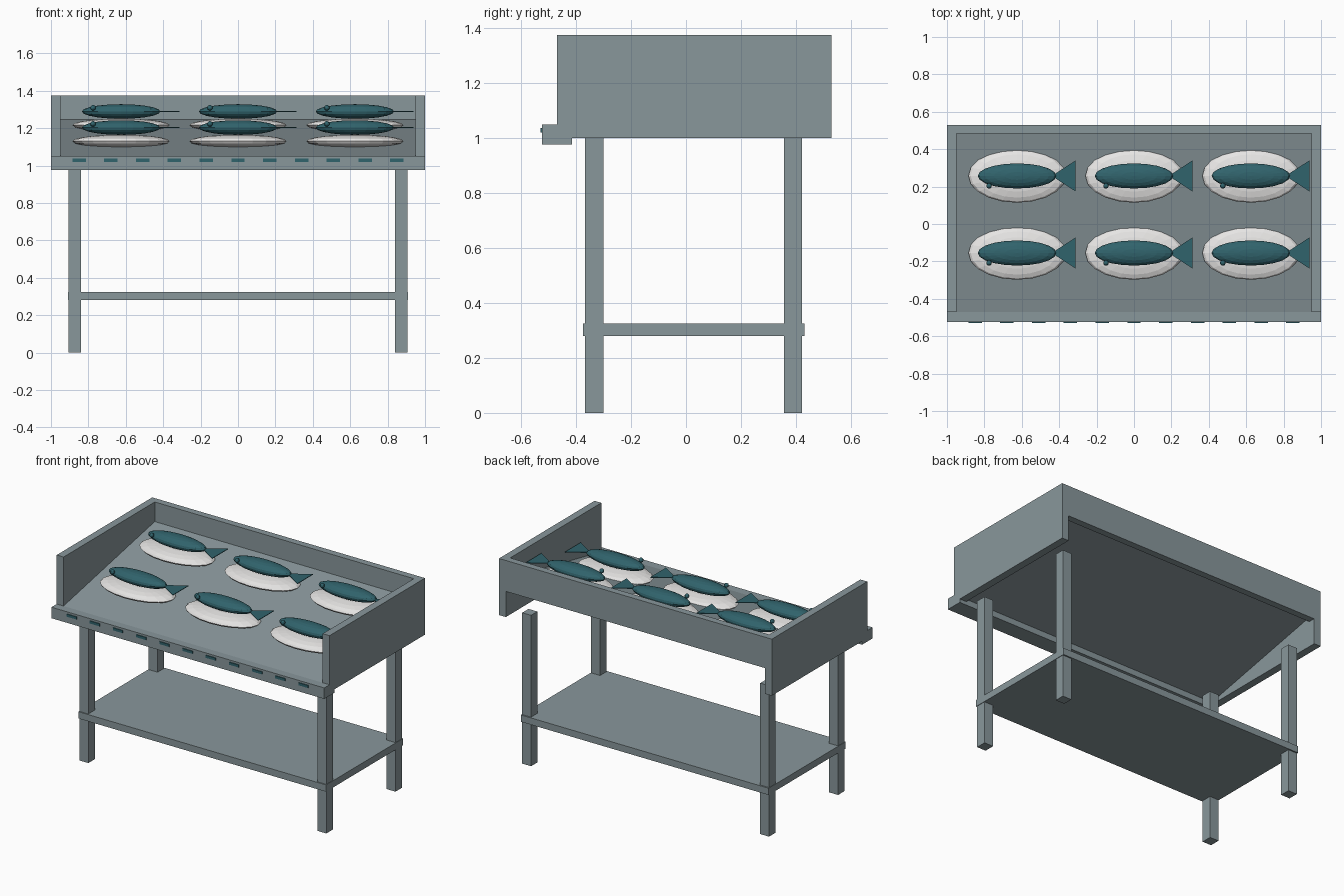
import bpy, bmesh, math

if "Cube" in bpy.data.objects:
    bpy.data.objects.remove(bpy.data.objects["Cube"])


def material(name, rgb):
    m = bpy.data.materials.new(name)
    m.diffuse_color = (*rgb, 1)
    m.use_nodes = True
    m.node_tree.nodes["Principled BSDF"].inputs["Base Color"].default_value = m.diffuse_color
    return m


GREY = material("grey_metal", (0.25, 0.31, 0.33))
TEAL = material("dark_teal", (0.03, 0.125, 0.15))
WHITE = material("plate_white", (0.80, 0.79, 0.78))


def add_object(name, bm, mat):
    bmesh.ops.recalc_face_normals(bm, faces=bm.faces)
    me = bpy.data.meshes.new(name)
    bm.to_mesh(me)
    bm.free()
    me.materials.append(mat)
    ob = bpy.data.objects.new(name, me)
    bpy.context.collection.objects.link(ob)
    return ob


def prism(name, profile, axis, lo, hi, mat):
    """Extrude a 2D profile along x (profile is y,z) or z (profile is x,y)."""
    bm = bmesh.new()
    place = (lambda p, t: (t, *p)) if axis == "x" else (lambda p, t: (*p, t))
    a = [bm.verts.new(place(p, lo)) for p in profile]
    b = [bm.verts.new(place(p, hi)) for p in profile]
    bm.faces.new(a)
    bm.faces.new(b)
    n = len(profile)
    for i in range(n):
        bm.faces.new((a[i], a[(i + 1) % n], b[(i + 1) % n], b[i]))
    return add_object(name, bm, mat)


def box(name, x, y, z, mat=GREY):
    return prism(name, [(y[0], z[0]), (y[1], z[0]), (y[1], z[1]), (y[0], z[1])],
                 "x", x[0], x[1], mat)


def ellipsoid(name, centre, radii, mat, segments=20, rings=10):
    bm = bmesh.new()
    bmesh.ops.create_uvsphere(bm, u_segments=segments, v_segments=rings, radius=1)
    for v in bm.verts:
        v.co = [c + r * k for c, r, k in zip(centre, radii, v.co)]
    return add_object(name, bm, mat)


# Legs and lower shelf
for side, x in (("left", (-0.905, -0.84)), ("right", (0.84, 0.905))):
    box("front_leg_" + side, x, (-0.368, -0.30), (0, 1.0))
    box("back_leg_" + side, x, (0.357, 0.423), (0, 1.0))
box("lower_shelf", (-0.908, 0.908), (-0.375, 0.432), (0.28, 0.325))

# Display tray: side panels, back board, sloping deck and front lip
box("side_panel_left", (-1, -0.95), (-0.47, 0.53), (1.0, 1.375))
box("side_panel_right", (0.95, 1), (-0.47, 0.53), (1.0, 1.375))
box("back_board", (-0.95, 0.95), (0.485, 0.53), (1.17, 1.375))
prism("sloping_deck", [(-0.47, 1.05), (0.485, 1.245), (0.485, 1.20), (-0.47, 1.005)],
      "x", -0.95, 0.95, GREY)
box("front_lip", (-1, 1), (-0.525, -0.415), (0.977, 1.05))

# Dark slots along the lip
for i in range(11):
    x = (i - 5) * 0.17
    box("lip_slot", (x - 0.036, x + 0.036), (-0.53, -0.524), (1.02, 1.037), TEAL)

# Two rows of three plates, each with a fish
for y, z in ((-0.155, 1.13), (0.257, 1.216)):
    for x in (-0.625, 0, 0.625):
        ellipsoid("plate", (x, y, z), (0.26, 0.143, 0.035), WHITE)
        zf = z + 0.073
        ellipsoid("fish_body", (x, y, zf), (0.21, 0.067, 0.039), TEAL)
        ellipsoid("fish_eye", (x - 0.15, y - 0.053, zf + 0.02), (0.015,) * 3, TEAL, 10, 6)
        prism("fish_tail", [(x + 0.185, y), (x + 0.313, y - 0.083), (x + 0.313, y + 0.083)],
              "z", zf - 0.002, zf + 0.002, TEAL)
